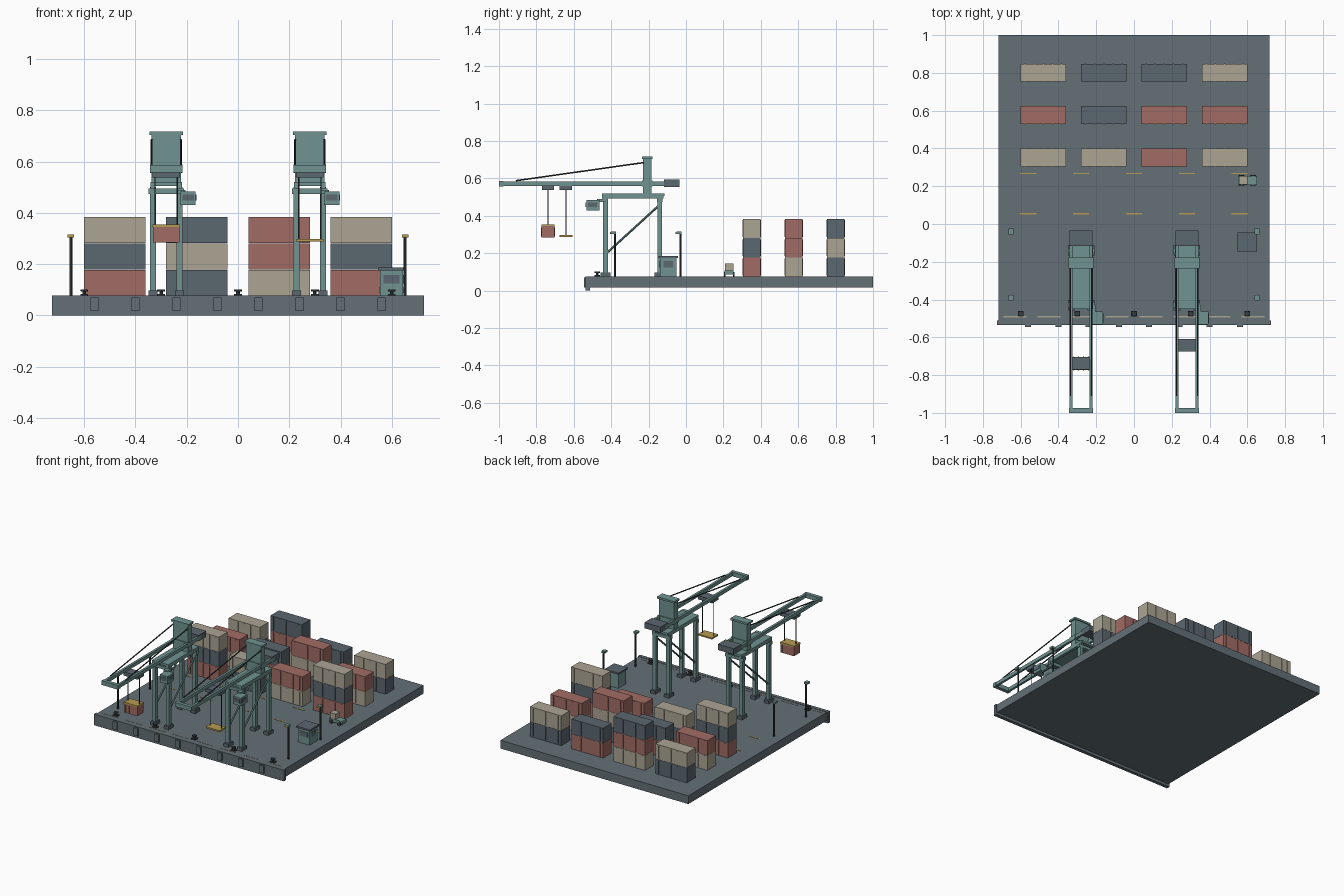
import bpy
from mathutils import Vector

if "Cube" in bpy.data.objects:
    bpy.data.objects.remove(bpy.data.objects["Cube"], do_unlink=True)


def material(name, r, g, b):
    m = bpy.data.materials.new(name)
    m.use_nodes = True
    m.diffuse_color = (r, g, b, 1)
    m.node_tree.nodes["Principled BSDF"].inputs["Base Color"].default_value = (r, g, b, 1)
    return m


CONCRETE = material("concrete grey", .125, .16, .18)
SLATE = material("slate blue", .105, .135, .16)
TEAL = material("muted teal", .16, .295, .285)
RED = material("faded red", .36, .15, .13)
BEIGE = material("warm beige", .41, .375, .295)
YELLOW = material("ochre yellow", .47, .33, .08)
DARK = material("charcoal", .04, .048, .051)


def box(name, x, y, z, mat):
    """Box from (low, high) ranges on each axis."""
    bpy.ops.mesh.primitive_cube_add(size=1)
    ob = bpy.context.object
    ob.name = name
    ob.location = [(a + b) / 2 for a, b in (x, y, z)]
    ob.scale = [b - a for a, b in (x, y, z)]
    ob.data.materials.append(mat)
    return ob


def mid(c, size):
    return (c - size / 2, c + size / 2)


def rod(name, a, b, radius, mat, sides=8):
    """Cylinder between two points."""
    a, b = Vector(a), Vector(b)
    bpy.ops.mesh.primitive_cylinder_add(vertices=sides, radius=radius, depth=(b - a).length,
                                        location=(a + b) / 2)
    ob = bpy.context.object
    ob.name = name
    ob.rotation_euler = (b - a).to_track_quat('Z', 'Y').to_euler()
    ob.data.materials.append(mat)
    bpy.ops.object.shade_smooth_by_angle()
    return ob


def container(name, x, y, z, size, mat, ribs):
    """Cargo box with thin upright ribs on both long sides."""
    w, d, h = size
    box(name, mid(x, w), mid(y, d), (z, z + h), mat)
    for i in range(ribs):
        rx = x + w * ((i + .5) / ribs - .5)
        box(name + "_rib", mid(rx, .005), mid(y, d + .005), (z + .006, z + h - .006), mat)


DECK = .075

# Quay slab, front edge beam and fenders
box("quay_slab", (-.718, .718), (-.53, 1), (.018, DECK), CONCRETE)
box("quay_edge_beam", (-.726, .726), (-.536, -.512), (0, DECK + .002), CONCRETE)
for i in range(8):
    box("fender", mid(-.56 + .16 * i, .032), (-.546, -.53), (.018, .07), CONCRETE)

# Painted ground lines
for i in range(5):
    for y in (.055, .267):
        box("lane_dash", mid(-.56 + .28 * i, .085), mid(y, .007), (DECK, DECK + .002), YELLOW)
for i in range(8):
    box("edge_dash", mid(-.63 + .18 * i, .12), mid(-.491, .006), (DECK, DECK + .002), BEIGE)

# Mooring bollards
for i in range(5):
    x = -.6 + .3 * i
    box("bollard_base", mid(x, .03), mid(-.475, .03), (DECK, DECK + .008), DARK)
    rod("bollard_post", (x, -.475, DECK), (x, -.475, .1), .007, DARK)
    rod("bollard_cap", (x, -.475, .094), (x, -.475, .102), .015, DARK)

# Container yard: colours cycle through the stacks
CARGO = (RED, SLATE, BEIGE)
H = .1033
for row in range(3):
    for col in range(4):
        for level in range(3 if (row + col) % 3 == 0 else 2):
            container("cargo_container", -.48 + .32 * col, .352 + .2245 * row,
                      DECK + H * level, (.24, .094, H - .001),
                      CARGO[(col + 2 * row + level) % 3], 5)


def crane(cx, trolley_y, load_z, loaded):
    def part(name, x, y, z, mat=TEAL):
        box("crane_" + name, (cx + x[0], cx + x[1]), y, z, mat)

    # Portal frame
    for s in (-1, 1):
        x = .052 * s
        for y in (-.43, -.14):
            part("leg", mid(x, .024), mid(y, .026), (.09, .5))
            part("bogie", mid(x, .036), mid(y, .055), (DECK, .097), SLATE)
        rod("crane_brace", (cx + x, -.425, .2), (cx + x, -.14, .46), .006, TEAL)
    for y in (-.43, -.14):
        part("cross_beam", mid(0, .14), mid(y, .028), (.474, .495))
    part("portal_deck", mid(0, .116), (-.45, -.115), (.505, .52))
    for s in (-1, 1):
        part("deck_beam", mid(.052 * s, .02), (-.45, -.12), (.494, .52))

    # Tower, machinery house and boom
    part("tower", mid(0, .114), (-.23, -.185), (.518, .71))
    part("tower_cap", mid(0, .132), (-.235, -.178), (.704, .717))
    part("machinery_house", mid(0, .122), (-.117, -.034), (.555, .595), SLATE)
    for s in (-1, 1):
        x = .053 * s
        part("boom_girder", mid(x, .016), (-.99, -.09), (.561, .585))
        rod("crane_stay", (cx + .057 * s, -.91, .588), (cx + .057 * s, -.225, .685), .004, DARK)
    part("boom_tip", mid(0, .126), (-1, -.975), (.558, .587))
    part("boom_tie", mid(0, .126), (-.235, -.18), (.556, .588))

    # Driver cabin with windows
    part("cabin", (.056, .115), (-.533, -.463), (.43, .484))
    part("cabin_hanger", (.045, .075), (-.475, -.43), (.474, .49))
    part("cabin_front_window", (.064, .108), (-.536, -.532), (.448, .472), SLATE)
    part("cabin_side_window", (.114, .118), (-.525, -.475), (.448, .472), SLATE)

    # Trolley, hoist ropes, spreader and load
    part("trolley", mid(0, .108), mid(trolley_y, .066), (.537, .562), SLATE)
    for s in (-1, 1):
        x = cx + .043 * s
        rod("hoist_rope", (x, trolley_y, load_z), (x, trolley_y, .54), .0025, DARK, 6)
    part("spreader", mid(0, .106), mid(trolley_y, .068), (load_z, load_z + .01), YELLOW)
    if loaded:
        container("hoisted_container", cx, trolley_y, load_z - .06, (.104, .068, .06), RED, 4)


crane(-.28, -.738, .345, True)
crane(.28, -.642, .288, False)

# Gatehouse
box("gatehouse", (.554, .644), (-.138, -.052), (DECK, .177), TEAL)
box("gatehouse_roof", (.546, .652), (-.146, -.044), (.175, .186), SLATE)
box("gatehouse_front_window", (.568, .63), (-.141, -.137), (.125, .158), SLATE)
box("gatehouse_side_window", (.643, .647), (-.12, -.07), (.125, .158), SLATE)

# Yard truck
box("truck_body", (.55, .65), (.207, .255), (.087, .108), TEAL)
box("truck_cab", (.556, .6), (.209, .253), (.107, .146), BEIGE)
for x in (.57, .63):
    for y in (.207, .255):
        rod("truck_wheel", (x, y - .004, .088), (x, y + .004, .088), .013, DARK, 12)

# Lamp posts
for x in (-.652, .652):
    for y in (-.38, -.03):
        rod("lamp_post", (x, y, DECK), (x, y, .31), .006, DARK)
        box("lamp_head", mid(x, .026), (y - .022, y + .005), (.303, .316), TEAL)
        box("lamp_glow", mid(x, .024), (y - .025, y - .021), (.303, .315), YELLOW)
